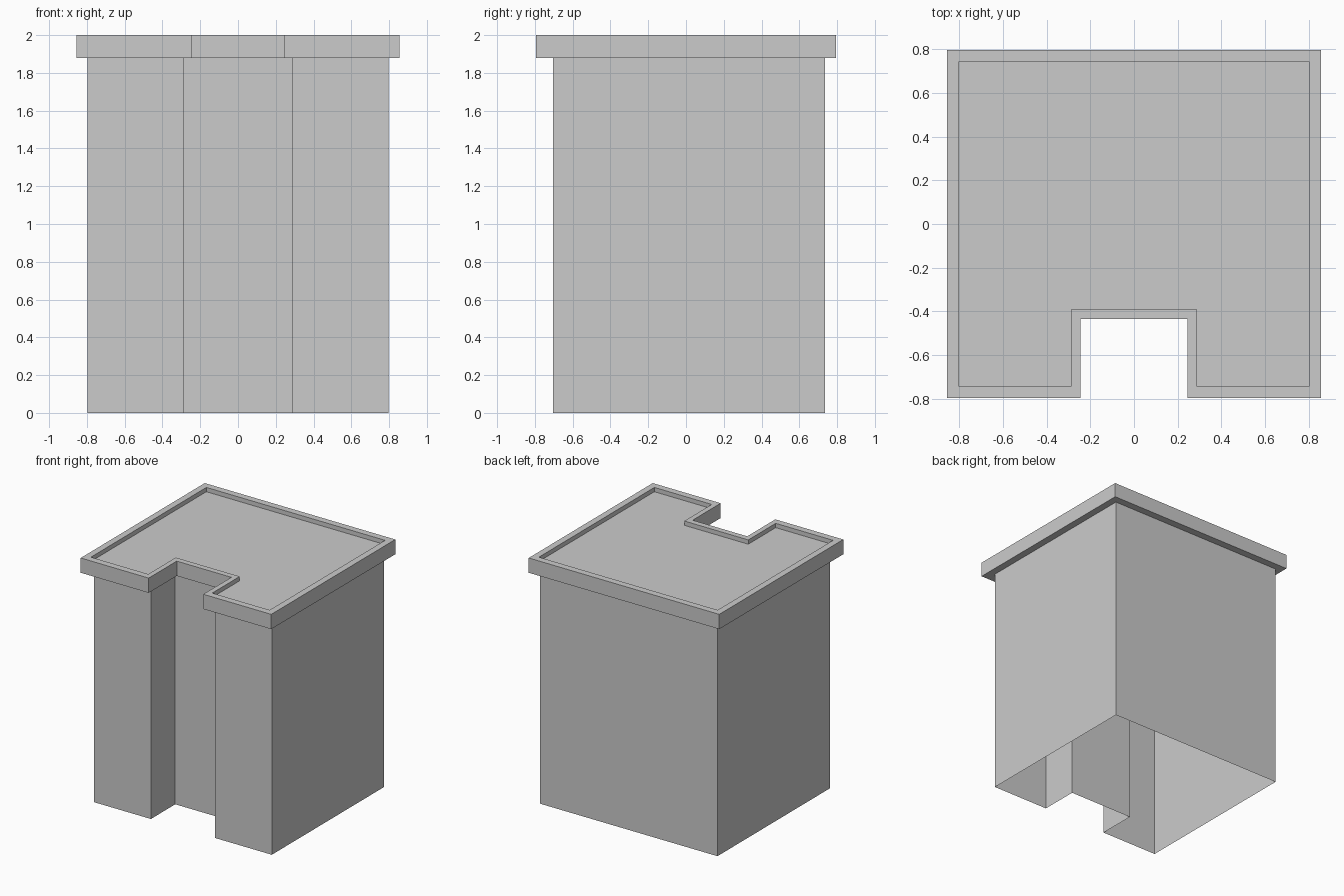
import bpy
import bmesh

if "Cube" in bpy.data.objects:
    bpy.data.objects.remove(bpy.data.objects["Cube"])


def outline(half_w, front, back, notch_half, notch_back):
    # Counter-clockwise square footprint with a notch in the front side
    return [(-half_w, front), (-notch_half, front), (-notch_half, notch_back),
            (notch_half, notch_back), (notch_half, front), (half_w, front),
            (half_w, back), (-half_w, back)]


def loft(name, sections, cap=False):
    # Join successive (outline, height) sections with flat faces
    bm = bmesh.new()
    rings = [[bm.verts.new((x, y, z)) for x, y in pts] for pts, z in sections]
    for low, high in zip(rings, rings[1:]):
        n = len(low)
        for i in range(n):
            j = (i + 1) % n
            bm.faces.new((low[i], low[j], high[j], high[i]))
    if cap:
        bm.faces.new(rings[-1])
    mesh = bpy.data.meshes.new(name)
    bm.to_mesh(mesh)
    bm.free()
    obj = bpy.data.objects.new(name, mesh)
    bpy.context.collection.objects.link(obj)
    return obj


wall = outline(0.797, -0.705, 0.735, 0.288, -0.393)
rim_outer = outline(0.855, -0.795, 0.795, 0.245, -0.435)
rim_inner = outline(0.802, -0.74, 0.74, 0.287, -0.388)

# Building walls, open underneath
loft("walls", [(wall, 0), (wall, 1.88)])

# Roof: overhang underside, fascia, raised lip and sunken deck
loft("roof", [(wall, 1.88), (rim_outer, 1.88), (rim_outer, 2.0),
              (rim_inner, 2.0), (rim_inner, 1.965)], cap=True)
